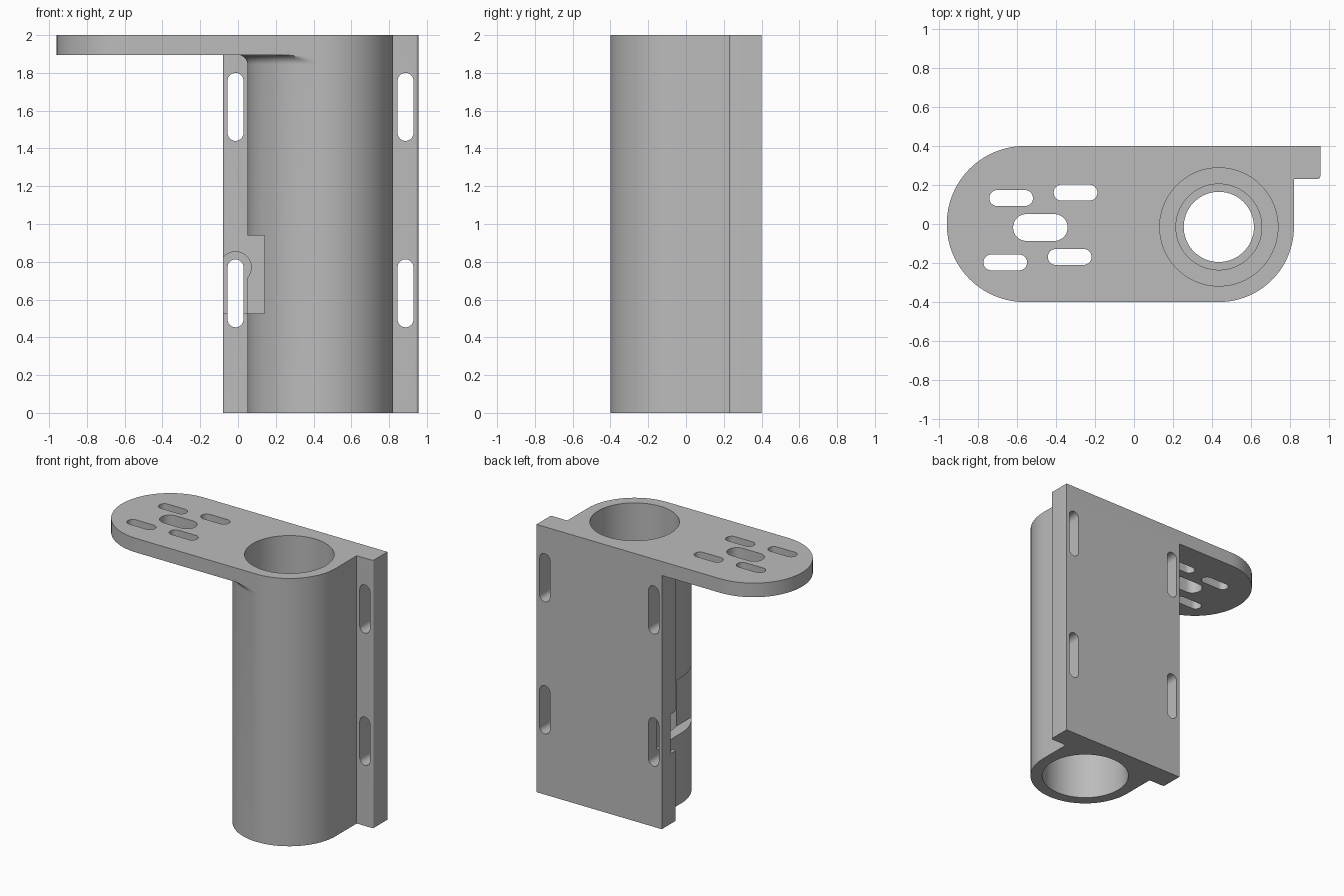
import bpy, bmesh, math
from mathutils import Vector

if "Cube" in bpy.data.objects:
    bpy.data.objects.remove(bpy.data.objects["Cube"], do_unlink=True)

grey = bpy.data.materials.new("plain grey")
grey.use_nodes = True
COLOUR = (0.5, 0.5, 0.5, 1)
grey.diffuse_color = COLOUR
grey.node_tree.nodes["Principled BSDF"].inputs["Base Color"].default_value = COLOUR

# Main dimensions
CX, CY, R = 0.435, -0.015, 0.385      # tube axis and outer radius
BACK, FRONT = 0.4, 0.23               # mounting plate faces in y
LEFT, RIGHT = -0.08, 0.955            # mounting plate ends in x
UNDER, TOP = 1.895, 2.0               # top plate faces in z


def arc(cx, cy, r, a0, a1, n):
    angles = [math.radians(a0 + (a1 - a0) * i / n) for i in range(n + 1)]
    return [(cx + r * math.cos(a), cy + r * math.sin(a)) for a in angles]


def loft(name, rings):
    """Solid through a list of matching 3D outlines."""
    bm = bmesh.new()
    loops = [[bm.verts.new(p) for p in ring] for ring in rings]
    n = len(loops[0])
    bm.faces.new(loops[0])
    bm.faces.new(loops[-1])
    for low, high in zip(loops, loops[1:]):
        for i in range(n):
            j = (i + 1) % n
            bm.faces.new((low[i], low[j], high[j], high[i]))
    bmesh.ops.recalc_face_normals(bm, faces=bm.faces)
    mesh = bpy.data.meshes.new(name)
    bm.to_mesh(mesh)
    bm.free()
    mesh.materials.append(grey)
    obj = bpy.data.objects.new(name, mesh)
    bpy.context.collection.objects.link(obj)
    return obj


def prism_z(name, outline, z0, z1):
    return loft(name, [[(x, y, z) for x, y in outline] for z in (z0, z1)])


def prism_y(name, outline, y0, y1):
    return loft(name, [[(x, y, z) for x, z in outline] for y in (y0, y1)])


def rect(x0, x1, z0, z1):
    return [(x0, z0), (x1, z0), (x1, z1), (x0, z1)]


def circle(r):
    return arc(CX, CY, r, 0, 360, 96)[:-1]


def slot(cx, cy, half, r, upright=False):
    d = half - r
    pts = arc(d, 0, r, -90, 90, 16) + arc(-d, 0, r, 90, 270, 16)
    return [(cx - y, cy + x) if upright else (cx + x, cy + y) for x, y in pts]


def combine(target, other, operation):
    mod = target.modifiers.new(operation.title(), 'BOOLEAN')
    mod.operation = operation
    mod.solver = 'EXACT'
    mod.object = other
    bpy.context.view_layer.objects.active = target
    bpy.ops.object.modifier_apply(modifier=mod.name)
    bpy.data.objects.remove(other, do_unlink=True)


# Tube joined to the upright mounting plate
c = 0.015
right_end = arc(RIGHT - c, FRONT + c, c, -90, 0, 5) + [(RIGHT, BACK)]
left_end = [(LEFT, BACK)] + arc(LEFT + c, FRONT + c, c, 180, 270, 5)
bracket = prism_z("motor_bracket",
                  left_end + [(CX - R, FRONT)] + arc(CX, CY, R, 180, 360, 64)
                  + [(CX + R, FRONT)] + right_end, 0, UNDER)

# Rounded horizontal plate
top_plate = prism_z("top_plate",
                    arc(-0.56, 0, 0.4, 90, 270, 64) + arc(CX, CY, R, 270, 360, 32)
                    + [(CX + R, FRONT)] + right_end, UNDER, TOP)
combine(bracket, top_plate, 'UNION')

# Fillet between the tube and the underside of the top plate
f = 0.05
rings = []
for i in range(9):
    a = math.radians(90 * i / 8)
    d, z = f * (1 - math.cos(a)), UNDER - f + f * math.sin(a)
    side = [(CX - R - d, 0.3)] + arc(CX, CY, R + d, 180, 270, 32) + [(CX, 0.3)]
    rings.append([(x, max(y, -BACK), z) for x, y in side])
rings.append([(x, y, UNDER + 0.03) for x, y, z in rings[-1]])
combine(bracket, loft("fillet", rings), 'UNION')

# Bores: open at both ends, with a stepped inner flange between
cutters = [
    prism_z("upper_bore", circle(0.303), 1.08, 2.1),
    prism_z("pilot_recess", circle(0.22), 1.04, 1.2),
    prism_z("shaft_hole", circle(0.18), 0.8, 1.2),
    prism_z("lower_bore", circle(0.303), -0.1, 0.97),
]

# Slots through the top plate
for x, y, half, r in ((-0.63, 0.133, 0.112, 0.041), (-0.3, 0.161, 0.112, 0.041),
                      (-0.66, -0.197, 0.112, 0.041), (-0.33, -0.169, 0.112, 0.041),
                      (-0.48, -0.018, 0.14, 0.069)):
    cutters.append(prism_z("top_slot", slot(x, y, half, r), 1.8, 2.1))

# Upright slots through the mounting plate
for x in (-0.013, 0.887):
    for z in (0.633, 1.62):
        cutters.append(prism_y("mount_slot", slot(x, z, 0.18, 0.042, True), 0.2, 0.5))

# Side window in the tube, with screw head clearance in the plate
cutters += [
    prism_y("window", rect(-0.2, 0.14, 0.525, 0.94), -0.6, FRONT),
    prism_y("plate_recess", rect(-0.2, CX - R, 0.525, 0.77), 0.1, 0.3),
    prism_y("screw_clearance", arc(-0.013, 0.77, 0.083, 0, 360, 48)[:-1], 0.1, 0.3),
]
for cutter in cutters:
    combine(bracket, cutter, 'DIFFERENCE')

# Smooth shading with sharp edges kept
bpy.ops.object.select_all(action='DESELECT')
bracket.select_set(True)
bpy.context.view_layer.objects.active = bracket
bpy.ops.object.shade_smooth_by_angle(angle=math.radians(30))
